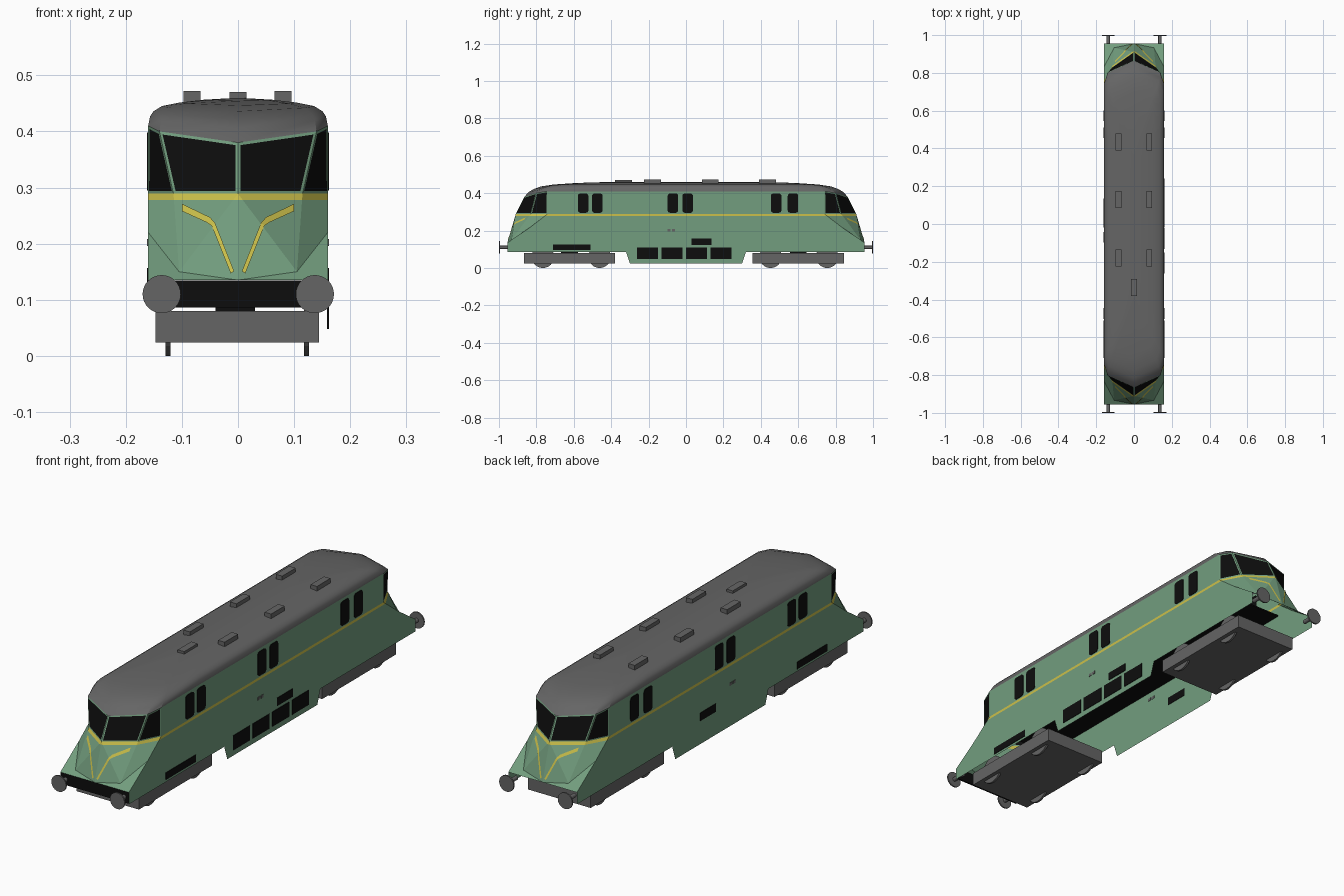
import bpy, bmesh, math
from mathutils import Vector, Matrix
from mathutils.bvhtree import BVHTree

if "Cube" in bpy.data.objects:
    bpy.data.objects.remove(bpy.data.objects["Cube"])


def material(name, rgb):
    m = bpy.data.materials.new(name)
    m.diffuse_color = (*rgb, 1)
    m.use_nodes = True
    m.node_tree.nodes["Principled BSDF"].inputs["Base Color"].default_value = m.diffuse_color
    return m


GREEN = material("body_green", (0.17, 0.34, 0.21))
GREY = material("roof_grey", (0.13, 0.13, 0.13))
BLACK = material("glass_black", (0.004, 0.004, 0.004))
YELLOW = material("stripe_yellow", (0.60, 0.53, 0.07))


def finish(bm, name, *mats):
    mesh = bpy.data.meshes.new(name)
    bm.to_mesh(mesh)
    bm.free()
    for m in mats:
        mesh.materials.append(m)
    ob = bpy.data.objects.new(name, mesh)
    bpy.context.collection.objects.link(ob)
    return ob


def box(name, mat, x, y, z, round_x=0):
    """Box from (min, max) ranges, optionally rounding the edges along x."""
    bm = bmesh.new()
    bmesh.ops.create_cube(bm, size=1)
    for v in bm.verts:
        v.co = [r[0] + (c + 0.5) * (r[1] - r[0]) for c, r in zip(v.co, (x, y, z))]
    if round_x:
        edges = [e for e in bm.edges if abs(e.verts[0].co.x - e.verts[1].co.x) > 1e-4]
        bmesh.ops.bevel(bm, geom=edges, offset=round_x, segments=3, profile=0.5, affect='EDGES')
    return finish(bm, name, mat)


def cylinder(name, mat, radius, depth, centre, axis, sides=32):
    bm = bmesh.new()
    rot = Matrix.Rotation(math.pi / 2, 4, 'Y' if axis == 'X' else 'X')
    bmesh.ops.create_cone(bm, cap_ends=True, segments=sides, radius1=radius, radius2=radius,
                          depth=depth, matrix=Matrix.Translation(centre) @ rot)
    return finish(bm, name, mat)


# Body shell: one quarter of faces, mirrored to all four corners
S0, S1 = 0.278, 0.289                      # stripe bottom and top
tip, brow = (0, -.955, .135), (0, -.91, S1)
cheek, post = (.105, -.933, .15), (.115, -.83, S1)
flank, cab = (.16, -.83, .22), (.16, -.74, S1)
post_top, cab_top = (.14, -.80, .40), (.16, -.74, .41)
roof_tip = (0, -.865, .38)
quarter = [
    [(.16, -.955, .085), (.16, -.32, .085), (.16, -.30, .025), (.16, 0, .025),
     (.16, 0, S1), cab, flank, (.16, -.955, .135)],          # side wall with skirt
    [cab, (.16, 0, S1), (.16, 0, .41), cab_top],             # upper side wall
    [tip, (.16, -.955, .135), flank, cheek],                 # sloping shoulder
    [tip, cheek, brow], [cheek, post, brow],                 # nose
    [cheek, flank, cab, post],                               # nose side
    [brow, post, post_top, roof_tip],                        # windscreen
    [post, cab, cab_top, post_top],                          # cab side window
]
bm = bmesh.new()
for sx in (1, -1):
    for sy in (1, -1):
        for face in quarter:
            pts = [(x * sx, y * sy, z) for x, y, z in face]
            bm.faces.new([bm.verts.new(p) for p in (pts if sx == sy else pts[::-1])])
bmesh.ops.remove_doubles(bm, verts=bm.verts, dist=1e-4)
bmesh.ops.bisect_plane(bm, geom=bm.verts[:] + bm.edges[:] + bm.faces[:], dist=1e-5,
                       plane_co=(0, 0, S0), plane_no=(0, 0, 1))
glass = [f for f in bm.faces if f.calc_center_median().z > .3
         and abs(f.calc_center_median().y) > .7]
bmesh.ops.inset_individual(bm, faces=glass, thickness=.005, use_even_offset=True)
for f in bm.faces:
    if all(S0 - .001 < v.co.z < S1 + .001 for v in f.verts):
        f.material_index = 1
for f in glass:
    f.material_index = 2
tree = BVHTree.FromBMesh(bm)
finish(bm, "body_shell", GREEN, YELLOW, BLACK)

# Nose whiskers: bent yellow strips laid on the nose faces
upper = [(.100, .270), (.050, .246), (.041, .236), (.007, .150)]
lower = [(.100, .257), (.056, .237), (.047, .231), (.013, .146)]


def on_nose(x, z, sx, sy):
    hit = tree.ray_cast(Vector((x * sx, -2 * sy, z)), Vector((0, sy, 0)))[0]
    return hit + Vector((0, -.003 * sy, .001))


for sy in (1, -1):
    bm = bmesh.new()
    for sx in (1, -1):
        rows = []
        for i in range(3):
            for k in range(9):
                t = k / 8
                rows.append([bm.verts.new(on_nose(*Vector(p[i]).lerp(Vector(p[i + 1]), t), sx, sy))
                             for p in (upper, lower)])
        for a, b in zip(rows, rows[1:]):
            quad = [a[0], a[1], b[1], b[0]]
            bm.faces.new(quad[::-1] if sx == sy else quad)
    bmesh.ops.remove_doubles(bm, verts=bm.verts, dist=1e-5)
    finish(bm, "front_whiskers" if sy == 1 else "rear_whiskers", YELLOW)

# Roof: rings that shrink from the body's top edge to the centre ridge
half = [roof_tip, post_top, cab_top, (.16, -.5, .41), (.16, -.2, .41)]
half += [(x, -y, z) for x, y, z in reversed(half)]
loop = half + [(-x, y, z) for x, y, z in reversed(half[1:-1])]
rings = [(1, 0, 0), (.98, .025, .33), (.94, .05, .52), (.85, .09, .70),
         (.65, .16, .83), (.38, .28, .93), (0, .46, 1)]      # x scale, end inset, rise
bm = bmesh.new()
grid = [[bm.verts.new((x * s, y * (1 - d / .865), z + (.46 - z) * h)) for x, y, z in loop]
        for s, d, h in rings]
n = len(loop)
for a, b in zip(grid, grid[1:]):
    for i in range(n):
        j = (i + 1) % n
        bm.faces.new((a[i], a[j], b[j], b[i]))
bmesh.ops.remove_doubles(bm, verts=bm.verts, dist=1e-4)
roof = finish(bm, "roof", GREY)
bpy.context.view_layer.objects.active = roof
roof.select_set(True)
bpy.ops.object.shade_smooth_by_angle(angle=math.radians(30))
roof.select_set(False)

# Roof vents
for i, y in enumerate((-.18, .13, .435)):
    for side, x in (("left", -.082), ("right", .08)):
        box(f"roof_vent_{side}_{i}", GREY, (x - .015, x + .015), (y - .045, y + .045), (.44, .472))
box("roof_vent_centre", GREY, (-.015, .015), (-.38, -.29), (.44, .470))

# Side windows, grilles and small plates
for side, s in (("left", -1), ("right", 1)):
    skin = sorted((s * .1585, s * .162))
    for i, y in enumerate((-.55, -.474, -.07, .009, .482, .572)):
        box(f"{side}_window_{i}", BLACK, skin, (y - .028, y + .028), (.295, .398), .012)
    box(f"{side}_front_grille", BLACK, skin, (-.71, -.51), (.095, .125))
    box(f"{side}_upper_grille", BLACK, skin, (.03, .135), (.123, .157))
    for i, y in enumerate((-.09, -.068)):
        box(f"{side}_small_plate_{i}", GREY, skin, (y - .008, y + .008), (.196, .208))
for i in range(4):
    y = -.263 + i * .131
    box(f"skirt_grille_{i}", BLACK, (.1585, .162), (y, y + .112), (.048, .110))

# Front beam and inner floor
box("front_beam", BLACK, (-.158, .158), (-.953, -.946), (.086, .134))
box("inner_floor", BLACK, (-.158, .158), (-.74, .74), (.232, .238))

# Bogies with pivots and wheels
for name, y0, y1, axles in (("front", -.865, -.38, (-.765, -.462)), ("rear", .355, .845, (.452, .755))):
    box(f"{name}_bogie", GREY, (-.147, .144), (y0, y1), (.024, .08))
    mid = (y0 + y1) / 2
    box(f"{name}_pivot", BLACK, (-.04, .03), (mid - .045, mid + .045), (.078, .092))
    for i, y in enumerate(axles):
        for side, x in (("left", -.125), ("right", .122)):
            cylinder(f"{name}_wheel_{side}_{i}", GREY, .06, .009, (x, y, .06), 'X')

# Buffers
for end, s in (("front", -1), ("rear", 1)):
    for side, x in (("left", -.136), ("right", .137)):
        cylinder(f"{end}_buffer_{side}", GREY, .034, .006, (x, s * .997, .11), 'Y')
        cylinder(f"{end}_buffer_rod_{side}", GREY, .009, .06, (x, s * .966, .11), 'Y', 16)
